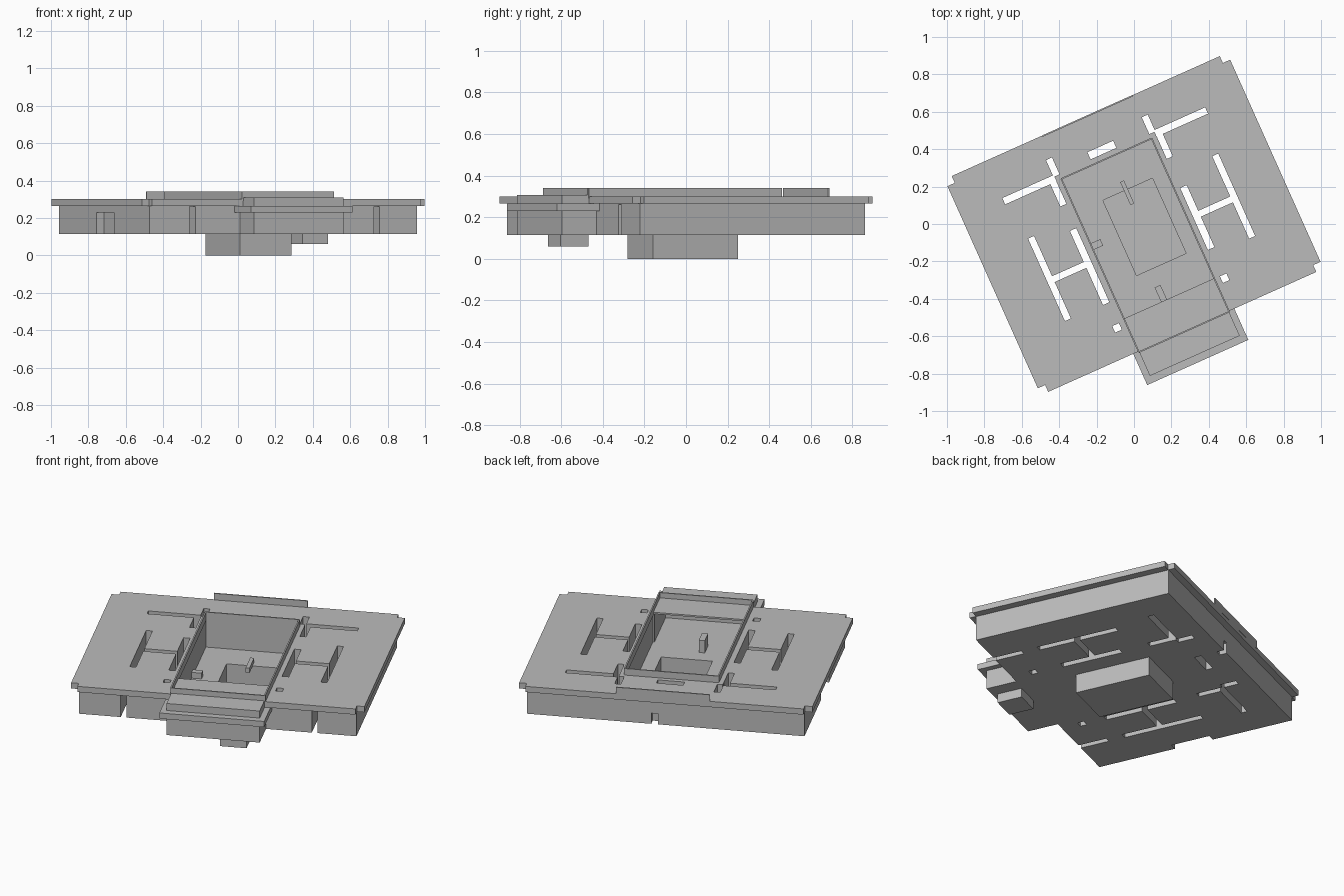
import bpy
import bmesh
from math import radians
from mathutils import Matrix

default_cube = bpy.data.objects.get("Cube")
if default_cube:
    bpy.data.objects.remove(default_cube, do_unlink=True)

# One plain grey for the whole model
grey = bpy.data.materials.new("plain grey")
grey.use_nodes = True
colour = (0.5, 0.5, 0.5, 1)
grey.diffuse_color = colour
grey.node_tree.nodes["Principled BSDF"].inputs["Base Color"].default_value = colour

# The whole plan is turned about the vertical axis
TURN = Matrix.Rotation(radians(24.1), 4, "Z")
MIDDLE = 0.008
BASE, TOP, FLOOR, RIM = 0.115, 0.30, 0.125, 0.34


def box(name, along, across, height):
    """Box given by its ranges along the plan's own axes."""
    bm = bmesh.new()
    bmesh.ops.create_cube(bm, size=1)
    ranges = (along, across, height)
    for vert in bm.verts:
        for axis, (low, high) in enumerate(ranges):
            vert.co[axis] = low if vert.co[axis] < 0 else high
    bm.transform(TURN)
    mesh = bpy.data.meshes.new(name)
    bm.to_mesh(mesh)
    bm.free()
    mesh.materials.append(grey)
    obj = bpy.data.objects.new(name, mesh)
    bpy.context.scene.collection.objects.link(obj)
    return obj


def combine(target, tool, operation):
    """Apply a boolean to the target and discard the tool."""
    tool.hide_render = True
    modifier = target.modifiers.new(tool.name, "BOOLEAN")
    modifier.operation = operation
    modifier.solver = "EXACT"
    modifier.object = tool
    bpy.context.view_layer.objects.active = target
    bpy.ops.object.modifier_apply(modifier=modifier.name)
    mesh = tool.data
    bpy.data.objects.remove(tool, do_unlink=True)
    bpy.data.meshes.remove(mesh)


def add(name, along, across, height):
    combine(slab, box(name, along, across, height), "UNION")


def cut(name, along, across, height=(-0.1, 0.5)):
    combine(slab, box(name, along, across, height), "DIFFERENCE")


def mirrored(span):
    return (2 * MIDDLE - span[1], 2 * MIDDLE - span[0])


def cut_pair(name, along, across, height=(-0.1, 0.5)):
    cut("left " + name, along, across, height)
    cut("right " + name, mirrored(along), across, height)


# Main slab with an overhanging lip notched at the corners
slab = box("main_slab", (-0.783, 0.783), (-0.593, 0.593), (BASE, TOP))
add("side lip", (-0.828, 0.828), (-0.592, 0.592), (0.265, TOP))
add("end lip", (-0.785, 0.785), (-0.632, 0.632), (0.265, TOP))

# Front porch with its ledge and foot
add("porch", (-0.254, 0.272), (-0.776, -0.44), (BASE, 0.308))
add("porch ledge", (-0.287, 0.305), (-0.815, -0.55), (0.23, 0.265))
add("porch foot", (0.043, 0.192), (-0.747, -0.60), (0.06, 0.12))

# Sunken tank below the slab
add("tank", (-0.105, 0.195), (-0.262, 0.188), (0, 0.12))

# Open room, its part under the porch roof, and the tank hollow
cut("room", (-0.254, 0.272), (-0.44, 0.377), (FLOOR, 0.5))
cut("porch room", (-0.245, 0.263), (-0.767, -0.42), (FLOOR, 0.298))
cut("tank hollow", (-0.10, 0.19), (-0.257, 0.183), (0.006, 0.2))

# Mirrored slots through the slab
cut_pair("outer slot", (0.53, 0.565), (-0.323, 0.16))
cut_pair("cross slot", (0.33, 0.54), (-0.11, -0.076))
cut_pair("rear arm", (0.301, 0.602), (0.377, 0.414))
cut_pair("rear slot", (0.302, 0.337), (0.246, 0.40))
cut_pair("rear stub", (0.271, 0.306), (0.405, 0.504))
cut_pair("front notch", (0.531, 0.564), (-0.61, -0.42), (0, 0.262))

# Slots that differ from side to side
cut("left inner slot", (0.304, 0.342), (-0.288, 0.075))
cut("right inner slot", (-0.328, -0.291), (-0.328, 0.106))
cut("left post hole", (0.305, 0.343), (-0.482, -0.443))
cut("right post hole", (-0.329, -0.29), (-0.489, -0.451))
cut("rear window", (-0.071, 0.08), (0.41, 0.452))
cut("rear notch", (0.045, 0.082), (0.55, 0.61), (0, 0.18))
cut("side notch", (-0.8, -0.739), (-0.127, 0.105), (0, 0.23))

# Thin raised rims round the room and along the rear edge
THIN = 0.004
for side, edge in (("right", -0.256), ("left", 0.273)):
    box(side + "_rim", (edge - THIN, edge + THIN), (-0.636, 0.379), (0.29, RIM))
for place, edge in (("front", -0.636), ("inner_rear", 0.379), ("rear", 0.629)):
    box(place + "_rim", (-0.256, 0.273), (edge - THIN, edge + THIN), (0.29, RIM))

# Small fittings standing on the room floor
box("floor_rod", (0.024, 0.046), (0.1, 0.235), (0.12, 0.15))
box("wall_bracket", (-0.257, -0.198), (-0.038, 0), (0.12, 0.16))
box("porch_post", (-0.038, -0.004), (-0.45, -0.355), (0.12, 0.2))
